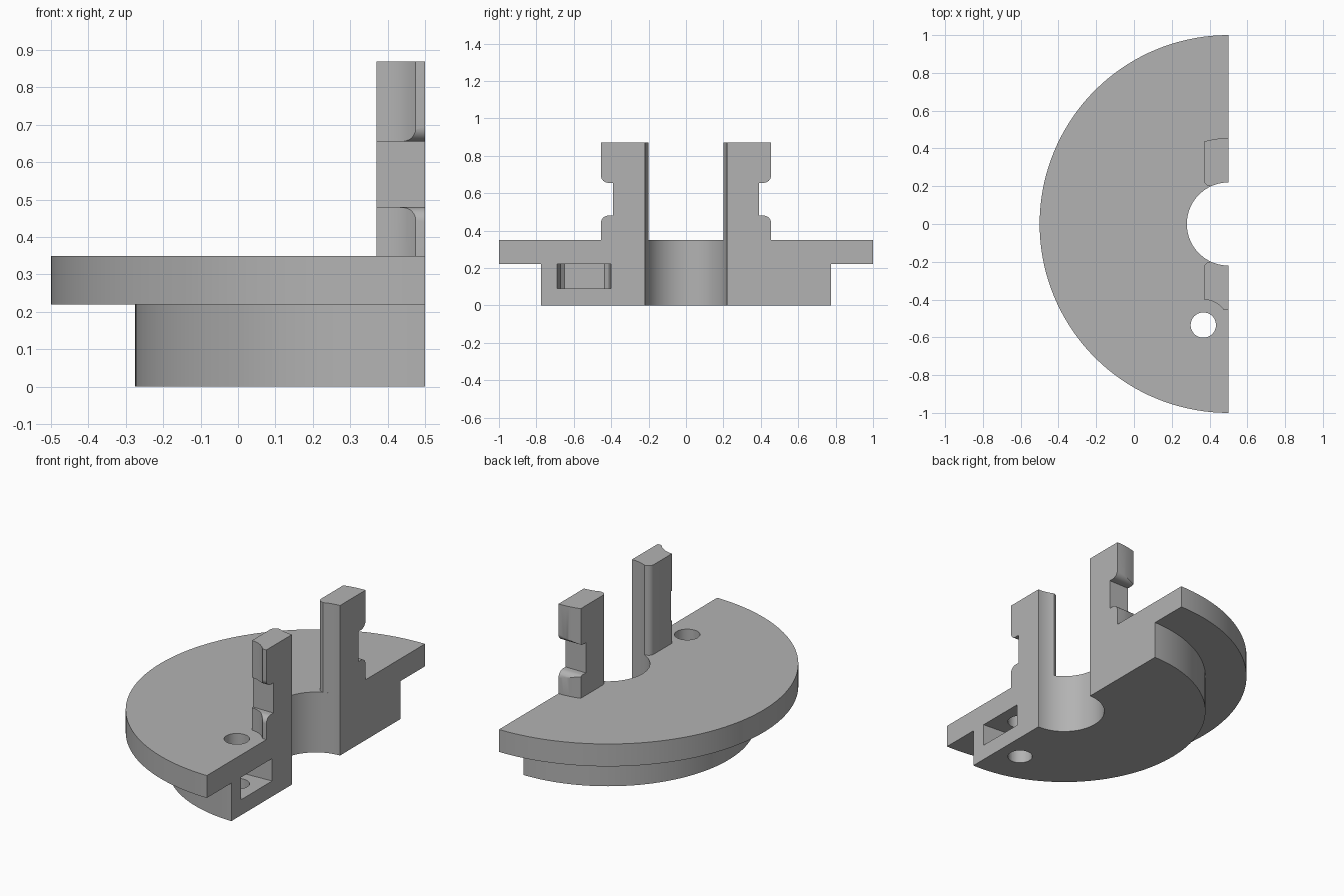
import bpy, bmesh, math
from math import cos, sin, radians, pi
from mathutils import Vector

if "Cube" in bpy.data.objects:
    bpy.data.objects.remove(bpy.data.objects["Cube"])

GREY = (0.45, 0.45, 0.45, 1)
grey = bpy.data.materials.new("plain_grey")
grey.use_nodes = True
grey.diffuse_color = GREY
grey.node_tree.nodes["Principled BSDF"].inputs["Base Color"].default_value = GREY

AXIS_X = 0.5                 # turning axis of the half disc
BORE, HOOK_R = 0.22, 0.455
SCREW = (0.367, -0.535)


def finish(name, bm):
    bmesh.ops.recalc_face_normals(bm, faces=bm.faces)
    mesh = bpy.data.meshes.new(name)
    bm.to_mesh(mesh)
    bm.free()
    mesh.materials.append(grey)
    ob = bpy.data.objects.new(name, mesh)
    bpy.context.collection.objects.link(ob)
    return ob


def prism(name, points, push):
    """Extrude a closed 3D outline along a vector."""
    bm = bmesh.new()
    face = bm.faces.new([bm.verts.new(p) for p in points])
    out = bmesh.ops.extrude_face_region(bm, geom=[face], use_keep_orig=True)
    moved = [v for v in out["geom"] if isinstance(v, bmesh.types.BMVert)]
    bmesh.ops.translate(bm, verts=moved, vec=Vector(push))
    return finish(name, bm)


def arc(cx, cy, r, a0, a1, n):
    steps = [radians(a0 + (a1 - a0) * i / n) for i in range(n + 1)]
    return [(cx + r * cos(a), cy + r * sin(a)) for a in steps]


def cylinder(name, r, z0, z1):
    ring = arc(*SCREW, r, 0, 360, 48)[:-1]
    return prism(name, [(x, y, z0) for x, y in ring], (0, 0, z1 - z0))


def boolean(ob, cutter, operation):
    mod = ob.modifiers.new(operation.lower(), "BOOLEAN")
    mod.operation, mod.solver, mod.object = operation, "EXACT", cutter
    bpy.context.view_layer.objects.active = ob
    bpy.ops.object.modifier_apply(modifier=mod.name)
    bpy.data.objects.remove(cutter)


def smooth(ob):
    bpy.ops.object.select_all(action="DESELECT")
    ob.select_set(True)
    bpy.context.view_layer.objects.active = ob
    bpy.ops.object.shade_smooth_by_angle(angle=radians(25))


# Half-turned base: stepped section swept through 180 degrees and capped
section = [(BORE, 0), (0.775, 0), (0.775, 0.22), (1, 0.22), (1, 0.35), (BORE, 0.35)]
bm = bmesh.new()
steps = 72
rings = []
for i in range(steps + 1):
    a = pi / 2 + pi * i / steps
    rings.append([bm.verts.new((AXIS_X + r * cos(a), r * sin(a), z)) for r, z in section])
for a, b in zip(rings, rings[1:]):
    for k in range(len(section)):
        j = (k + 1) % len(section)
        bm.faces.new((a[k], a[j], b[j], b[k]))
bm.faces.new(rings[0])
bm.faces.new(rings[-1])
base = finish("half_disc_base", bm)

# Screw hole and slightly tapered nut slot
boolean(base, cylinder("screw_hole_cutter", 0.067, -0.1, 0.5), "DIFFERENCE")
slot = [(0.52, -0.69), (0.26, -0.67), (0.24, -0.65), (0.24, -0.435), (0.26, -0.415), (0.52, -0.4)]
boolean(base, prism("nut_slot_cutter", [(x, y, 0.09) for x, y in slot], (0, 0, 0.13)), "DIFFERENCE")
smooth(base)

# Hooked post: curved footprint cut by a notched side profile
reach = math.degrees(math.asin(0.13 / HOOK_R))
footprint = (arc(AXIS_X, 0, BORE, 90, 115, 8)
             + arc(0.405, 0.235, 0.035, 270, 180, 6)
             + arc(AXIS_X, 0, HOOK_R, 90 + reach, 90, 8))
f = 0.04
profile = ([(0.1, 0.35), (HOOK_R, 0.35)]
           + arc(HOOK_R - f, 0.48 - f, f, 0, 90, 8)
           + [(0.39, 0.48), (0.39, 0.655)]
           + arc(HOOK_R - f, 0.655 + f, f, -90, 0, 8)
           + [(HOOK_R, 0.87), (0.1, 0.87)])
for side, name in ((1, "back_hook_post"), (-1, "front_hook_post")):
    post = prism(name, [(x, side * y, 0.3) for x, y in footprint], (0, 0, 0.7))
    outline = prism("profile_cutter", [(0.3, side * y, z) for y, z in profile], (0.3, 0, 0))
    boolean(post, outline, "INTERSECT")
    if side < 0:
        # Room for the screw head
        boolean(post, cylinder("screw_head_cutter", 0.135, 0.2, 1), "DIFFERENCE")
    smooth(post)
